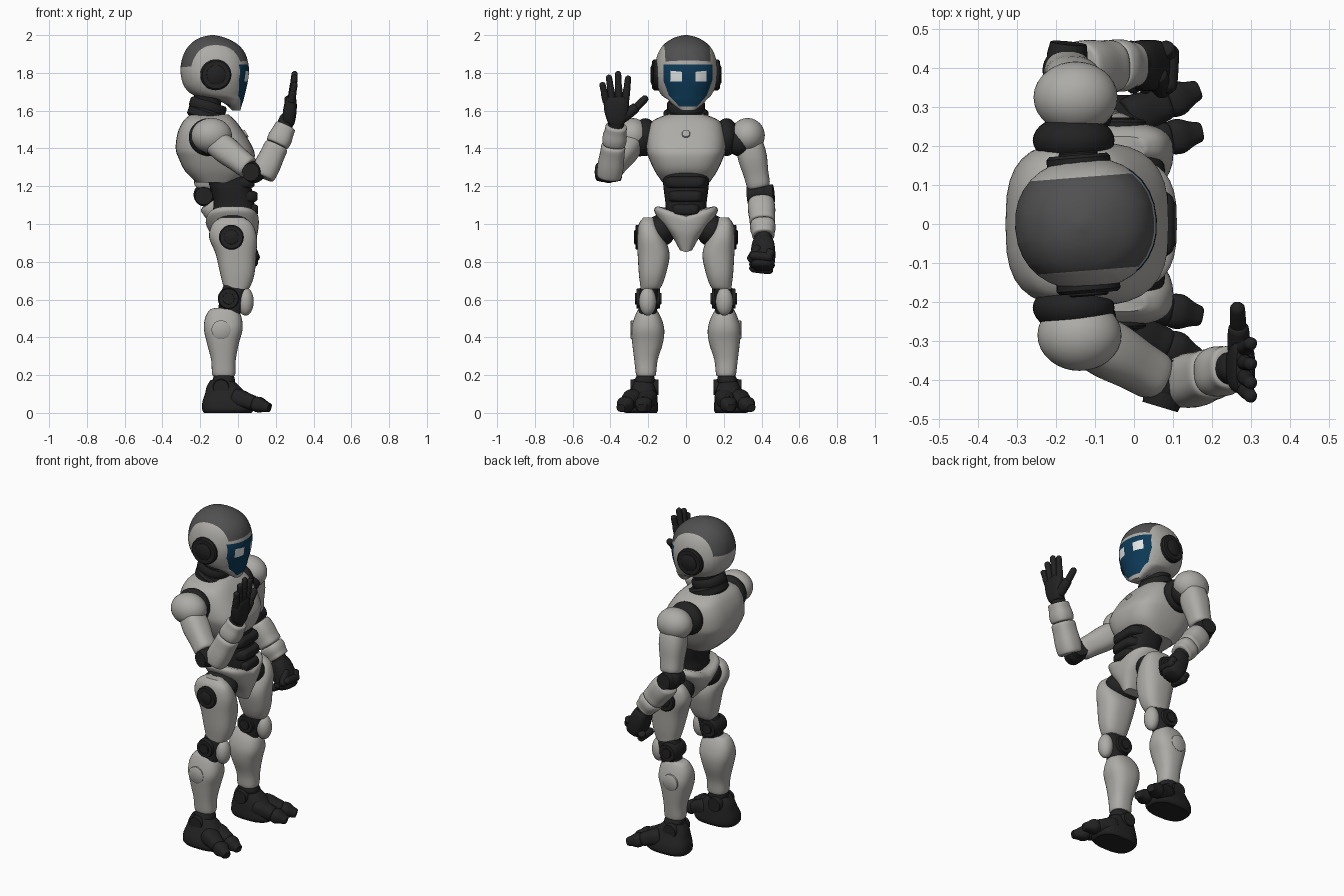
import bpy, bmesh, math
from mathutils import Vector as V, Matrix, Euler

if "Cube" in bpy.data.objects:
    bpy.data.objects.remove(bpy.data.objects["Cube"])

def material(name, rgb):
    m = bpy.data.materials.new(name)
    m.diffuse_color = (*rgb, 1)
    m.use_nodes = True
    m.node_tree.nodes["Principled BSDF"].inputs["Base Color"].default_value = m.diffuse_color
    return m

SHELL = material("shell light grey", (0.42, 0.41, 0.385))
DARK = material("joint black", (0.016, 0.016, 0.017))
CAP = material("cap grey", (0.08, 0.08, 0.083))
BLUE = material("visor blue", (0.004, 0.042, 0.095))
WHITE = material("eye white", (0.78, 0.8, 0.8))

def finish(name, bm, mat, angle=42):
    bmesh.ops.recalc_face_normals(bm, faces=bm.faces[:])
    me = bpy.data.meshes.new(name)
    bm.to_mesh(me)
    bm.free()
    me.materials.append(mat)
    me.shade_smooth()
    me.set_sharp_from_angle(angle=math.radians(angle))
    ob = bpy.data.objects.new(name, me)
    bpy.context.collection.objects.link(ob)
    return ob

def smooth_rows(rows, k=4):
    """Catmull-Rom interpolation of profile rows."""
    out = []
    for i in range(len(rows) - 1):
        a, b, c, d = (rows[max(0, min(len(rows) - 1, i + j))] for j in (-1, 0, 1, 2))
        for t in (q / k for q in range(k)):
            out.append([0.5 * (2 * B + (C - A) * t + (2 * A - 5 * B + 4 * C - D) * t * t
                        + (3 * B - A - 3 * C + D) * t ** 3) for A, B, C, D in zip(a, b, c, d)])
    return out + [list(rows[-1])]

def ring(c, u, v, p, n=32):
    pw = lambda q: math.copysign(abs(q) ** (2 / p), q)
    return [c + u * pw(math.cos(2 * math.pi * i / n)) + v * pw(math.sin(2 * math.pi * i / n))
            for i in range(n)]

def skin(name, rings, mat):
    bm = bmesh.new()
    vs = [[bm.verts.new(q) for q in r] for r in rings]
    n = len(vs[0])
    for a, b in zip(vs, vs[1:]):
        for i in range(n):
            bm.faces.new((a[i], a[(i + 1) % n], b[(i + 1) % n], b[i]))
    bm.faces.new(vs[0][::-1])
    bm.faces.new(vs[-1])
    return finish(name, bm, mat)

def zloft(name, rows, mat, p=2.5, s=1):
    """Stack of rings; row = z, x0, x1, y0, y1 (y times side s)."""
    return skin(name, [ring(V(((x0 + x1) / 2, s * (y0 + y1) / 2, z)), V(((x1 - x0) / 2, 0, 0)),
                V((0, (y1 - y0) / 2, 0)), p) for z, x0, x1, y0, y1 in smooth_rows(rows)], mat)

def limb(name, A, B, rows, mat, p=2.3, hint=(0, 1, 0), k=3):
    """Rings along A-B; row = t, half size along hint, half size across."""
    A, B = V(A), V(B)
    d = (B - A).normalized()
    u = V(hint)
    u = (u - d * u.dot(d)).normalized()
    v = d.cross(u)
    return skin(name, [ring(A.lerp(B, t), u * a, v * b, p) for t, a, b in smooth_rows(rows, k)], mat)

def tube(name, A, B, r0, r1, mat, flat=1.0, hint=(0, 1, 0)):
    f = lambda t, q: (t, q, q * flat)
    return limb(name, A, B, [f(0, r0 * .82), f(.06, r0 * .97), f(.35, r0 * 1.02),
                f(.7, (r0 + r1 * 2) / 3), f(.94, r1), f(1, r1 * .86)], mat, 2.5, hint)

def capsule(name, A, B, r, mat):
    return limb(name, A, B, [(0, r * .4, r * .4), (.08, r * .85, r * .85), (.2, r, r),
                (.8, r * .95, r * .95), (.93, r * .7, r * .7), (1, r * .25, r * .25)],
                mat, 2.2, (0.3, 1, 0.2))

def disc(name, c, axis, r, h, mat):
    c, a = V(c), V(axis).normalized() * h / 2
    hint = (0, 0, 1) if abs(a.z) < h * .4 else (1, 0, 0)
    return limb(name, c - a, c + a, [(0, r * .9, r * .9), (.2, r, r), (.8, r, r),
                (1, r * .9, r * .9)], mat, 2, hint, 1)

def ball(name, c, r, mat, rot=(0, 0, 0)):
    bm = bmesh.new()
    bmesh.ops.create_uvsphere(bm, u_segments=32, v_segments=20, radius=1,
                              matrix=Matrix.LocRotScale(V(c), Euler(rot), V(r)))
    return finish(name, bm, mat)

def paint(ob, mat, planes):
    """Cut the mesh along planes (point, outward normal) and colour the inside."""
    bm = bmesh.new()
    bm.from_mesh(ob.data)
    for co, no in planes:
        bmesh.ops.bisect_plane(bm, geom=bm.verts[:] + bm.edges[:] + bm.faces[:], dist=1e-5,
                               plane_co=co, plane_no=no)
    ob.data.materials.append(mat)
    for f in bm.faces:
        m = f.calc_center_median()
        if all((m - V(co)).dot(V(no)) < 0 for co, no in planes):
            f.material_index = len(ob.data.materials) - 1
    bm.to_mesh(ob.data)
    bm.free()

# Head: helmet with cap, visor and eyes cut in
head = [(1.60, -.03, .012, .035), (1.63, -.06, .02, .075), (1.66, -.12, .03, .105),
        (1.68, -.23, .035, .13), (1.72, -.28, .045, .153), (1.77, -.30, .055, .167),
        (1.83, -.305, .058, .167), (1.9, -.288, .04, .15), (1.95, -.255, .0, .118),
        (1.985, -.205, -.065, .065), (2.0, -.145, -.125, .01)]
helmet = zloft("helmet", [(z, a, b, -w, w) for z, a, b, w in head], SHELL, 2.2)
front = ((-.06, 0, 0), (-1, 0, 0))
paint(helmet, CAP, [((0, q * .12, 0), (0, q, 0)) for q in (-1, 1)] + [((.05, 0, 1.865), (.1, 0, -1))])
visor = [front, ((0, 0, 1.845), (0, 0, 1)), ((0, 0, 1.622), (0, 0, -1))]
for q in (-1, 1):
    visor += [((0, q * .13, 0), (0, q, 0)), ((0, q * .13, 1.76), (0, q * .08, -.03)),
              ((0, q * .1, 1.68), (0, q * .06, -.055))]
paint(helmet, BLUE, visor)
for q in (-1, 1):
    paint(helmet, WHITE, [front, ((0, 0, 1.802), (0, -q * .1, 1)), ((0, 0, 1.755), (0, 0, -1)),
                          ((0, q * .035, 0), (0, -q, 0)), ((0, q * .096, 0), (0, q, 0))])
turned = [helmet]
for q in (-1, 1):
    turned.append(disc("ear_pad", (-.13, q * .158, 1.79), (0, 1, 0), .082, .04, DARK))
    turned.append(disc("ear_cap", (-.13, q * .176, 1.79), (0, 1, 0), .05, .02, DARK))
pivot = Matrix.Translation((-.13, 0.002, 0))
for ob in turned:
    ob.data.transform(pivot @ Matrix.Rotation(math.radians(4.5), 4, 'Z') @ pivot.inverted())

# Neck and collar
limb("neck", (-.165, 0, 1.5), (-.155, 0, 1.74), [(0, .1, .09), (.4, .09, .075), (.6, .085, .07),
     (.8, .095, .08), (1, .1, .085)], DARK)
for i, (x, z, r) in enumerate(((-.15, 1.57, .12), (-.16, 1.62, .1))):
    disc("collar", (x, 0, z), (.33, 0, 1), r, .06, DARK)

# Torso
zloft("chest", [(z, a, b, -w, w) for z, a, b, w in (
    (1.22, -.22, .0, .125), (1.28, -.28, .065, .165), (1.35, -.315, .088, .197),
    (1.4, -.33, .08, .21), (1.48, -.32, .035, .205), (1.545, -.29, -.012, .178),
    (1.58, -.25, -.05, .1))], SHELL, 3)
disc("chest_button", (.037, 0, 1.475), (1, 0, .6), .022, .02, SHELL)
zloft("abdomen", [(z, a, b, -w, w) for z, a, b, w in (
    (.98, -.1, .06, .08), (1.06, -.13, .09, .105), (1.12, -.13, .085, .11),
    (1.2, -.15, .07, .12), (1.3, -.18, .05, .125))], DARK, 2.6)
for z, x, w in ((1.075, .075, .075), (1.145, .07, .09), (1.22, .055, .105)):
    limb("abdomen_plate", (x - .06, 0, z), (x + .032, 0, z), [(0, w * 1.1, .035), (.6, w, .033),
         (.9, w * .85, .026), (1, w * .7, .018)], DARK, 4)
pelvis = zloft("pelvis", [(z, a, b, -w, w) for z, a, b, w in (
    (.86, -.05, .07, .033), (.915, -.1, .09, .072), (.96, -.145, .104, .125),
    (1.01, -.17, .11, .165), (1.035, -.165, .108, .165), (1.05, -.15, .095, .15))], SHELL, 2.8)
for v in pelvis.data.vertices:
    v.co.z += .36 * abs(v.co.y) - .01

# Legs
for s in (-1, 1):
    ball("hip_joint", (-.03, s * .135, .965), (.11, .08, .085), DARK)
    zloft("thigh", [(.655, -.072, .055, .14, .24), (.68, -.08, .07, .125, .243),
                    (.74, -.095, .088, .105, .25), (.84, -.118, .097, .087, .256),
                    (.93, -.153, .1, .115, .26), (1.0, -.135, .075, .15, .25),
                    (1.035, -.09, .03, .17, .225)], SHELL, 2.6, s)
    disc("hip_disc", (-.035, s * .253, .93), (0, 1, 0), .066, .03, DARK)
    disc("hip_disc_cap", (-.035, s * .266, .93), (0, 1, 0), .038, .016, DARK)
    zloft("knee_link", [(.48, -.1, .0, .16, .25), (.6, -.1, .03, .15, .25),
                        (.69, -.07, .05, .15, .235)], DARK, 3, s)
    disc("knee_joint", (-.05, s * .2, .605), (0, 1, 0), .057, .125, DARK)
    disc("knee_cap_disc", (-.05, s * .2, .605), (0, 1, 0), .033, .14, DARK)
    ball("knee_pad", (.04, s * .203, .59), (.043, .046, .075), SHELL)
    zloft("shin", [(.195, -.13, -.02, .162, .26), (.21, -.138, -.014, .158, .266),
                   (.28, -.142, -.012, .15, .274), (.37, -.165, .005, .122, .285),
                   (.44, -.18, .024, .115, .29), (.5, -.175, .02, .13, .275),
                   (.545, -.15, .0, .155, .255), (.555, -.12, -.03, .17, .24)], SHELL, 2.5, s)
    disc("shin_disc", (-.09, s * .283, .44), (0, 1, 0), .05, .02, SHELL)
    zloft("ankle", [(.08, -.14, .0, .16, .28), (.14, -.12, -.02, .18, .26),
                    (.17, -.135, -.015, .165, .272), (.22, -.12, -.03, .175, .25)], DARK, 2.5, s)
    zloft("foot", [(0, -.18, .07, .155, .32), (.02, -.19, .085, .147, .332),
                   (.06, -.188, .075, .15, .325), (.1, -.175, .045, .155, .305),
                   (.14, -.165, .01, .165, .285), (.175, -.145, -.03, .18, .27)], DARK, 2.7, s)
    disc("ankle_disc", (-.09, s * .22, .135), (0, 1, 0), .045, .15, DARK)
    # Split toes, two segments each
    for A, M, B in (((-.02, .2, .085), (.09, .22, .05), (.172, .237, .026)),
                    ((-.02, .27, .085), (.085, .312, .05), (.165, .345, .026))):
        for nm, a, b, r0, r1 in (("toe_base", A, M, .052, .043), ("toe_tip", M, B, .044, .026)):
            toe = tube(nm, (a[0], s * a[1], a[2]), (b[0], s * b[1], b[2]), r0, r1, DARK, .9)
            for v in toe.data.vertices:
                v.co.z = max(v.co.z, 0)

# Shoulders
for s, c, tilt in ((-1, (-.14, -.285, 1.468), .35), (1, (-.15, .325, 1.468), -.45)):
    ball("shoulder_socket", (-.155, s * .215, 1.46), (.105, .065, .1), DARK)
    ball("shoulder_joint", (c[0] + .01, c[1] - s * .04, c[2] - .03), (.085, .07, .08), DARK)
    ball("shoulder_pad", c, (.108, .092, .093), SHELL, (tilt, 0, 0))

# Raised arm
S, E, W = V((-.12, -.29, 1.435)), V((.085, -.41, 1.275)), V((.253, -.368, 1.52))
tube("upper_arm_raised", S, S.lerp(E, .87), .072, .062, SHELL)
ball("elbow_raised", E, (.058, .058, .058), DARK)
disc("elbow_disc_raised", E, (.3, 1, 0), .052, .125, DARK)
F = V((.128, -.408, 1.25))
tube("forearm_raised", F, F.lerp(W, .62), .068, .064, SHELL)
tube("cuff_raised", F.lerp(W, .63), W, .063, .056, SHELL)
capsule("wrist_raised", F.lerp(W, .8), (.268, -.367, 1.58), .042, DARK)
limb("palm_raised", (.266, -.367, 1.525), (.283, -.37, 1.675), [(0, .035, .028), (.15, .05, .034),
     (.5, .064, .036), (.85, .066, .03), (1, .058, .02)], DARK, 3)
for y0, y1, z1 in ((-.42, -.445, 1.75), (-.388, -.41, 1.79), (-.354, -.36, 1.81), (-.322, -.305, 1.785)):
    a, b = V((.28, y0, 1.64)), V((.302, y1, z1))
    capsule("finger_base", a, a.lerp(b, .65), .0195, DARK)
    capsule("finger_tip", a.lerp(b, .5), b, .017, DARK)
capsule("thumb_base", (.27, -.345, 1.555), (.268, -.255, 1.625), .028, DARK)
capsule("thumb_tip", (.268, -.275, 1.605), (.265, -.205, 1.675), .02, DARK)

# Lowered arm
S, E, W = V((-.15, .335, 1.43)), V((-.175, .395, 1.155)), V((-.005, .41, .935))
tube("upper_arm_lowered", S, S.lerp(E, .85), .075, .062, SHELL)
ball("elbow_lowered", E, (.06, .06, .062), DARK)
disc("elbow_disc_lowered", E, (.1, 1, .1), .052, .14, DARK)
F = E.lerp(W, .17)
tube("forearm_lowered", F, F.lerp(W, .62), .071, .067, SHELL)
tube("cuff_lowered", F.lerp(W, .63), W, .066, .058, SHELL)
capsule("wrist_lowered", F.lerp(W, .8), (.03, .41, .87), .045, DARK)
# Fist: palm block with four curled fingers and a thumb
limb("fist_palm", (.0, .41, .925), (.065, .405, .765), [(0, .045, .04), (.2, .06, .05),
     (.6, .066, .058), (.9, .06, .052), (1, .045, .038)], DARK, 2.8)
for i in range(4):
    c = V((-.002 + .03 * i, 0, .768 + .022 * i))
    capsule("fist_knuckle", c + V((-.01, .455, .03)), c + V((.01, .425, -.025)), .022, DARK)
    capsule("fist_finger", c + V((.005, .46, -.012)), c + V((0, .335, .0)), .023, DARK)
capsule("fist_thumb", (.06, .39, .885), (.075, .335, .8), .024, DARK)
